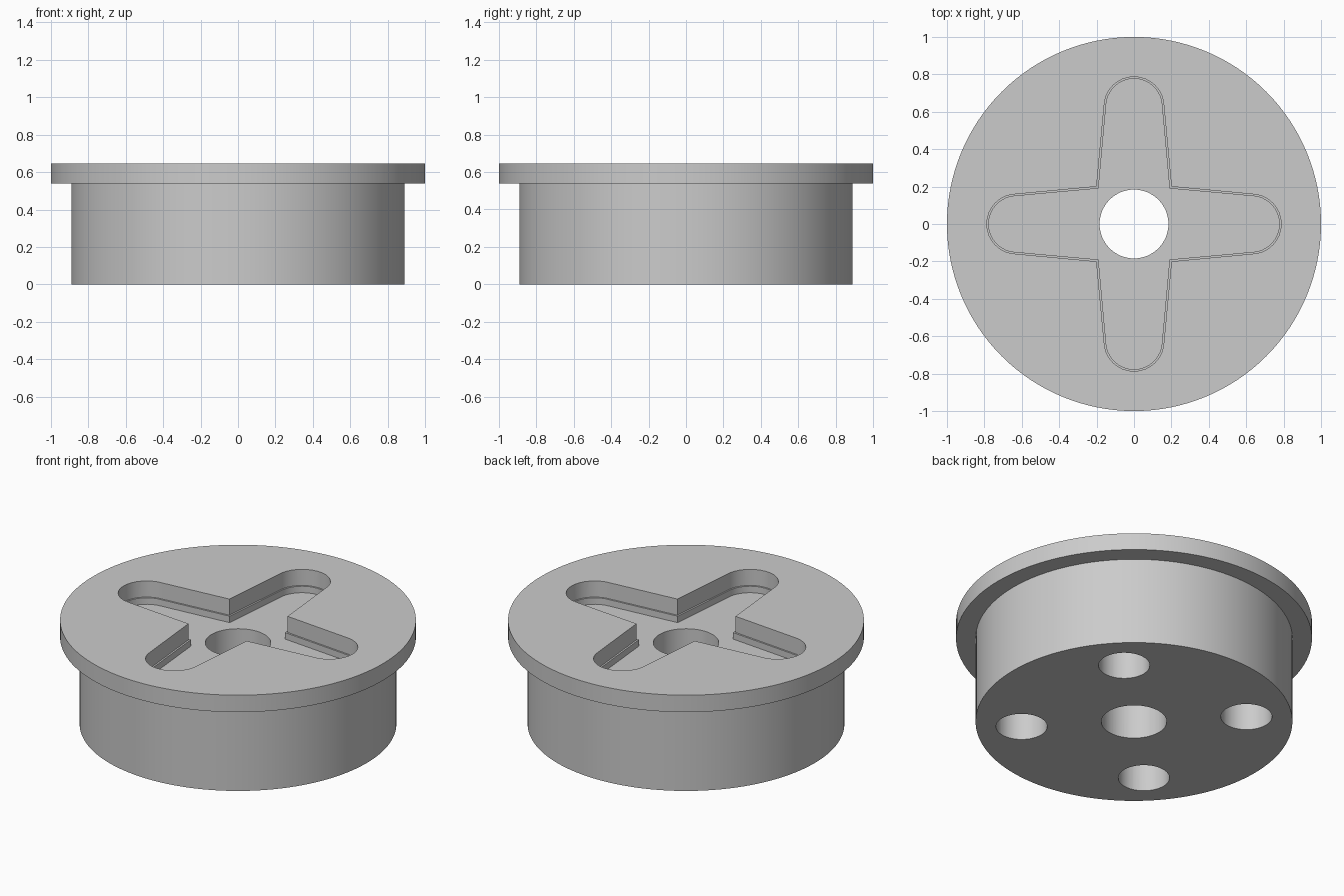
import bpy
import bmesh
import math
from mathutils import Matrix, Vector

cube = bpy.data.objects.get("Cube")
if cube:
    bpy.data.objects.remove(cube, do_unlink=True)

FLANGE_R, BODY_R = 1.0, 0.89
TOP, SHOULDER = 0.645, 0.54
STEP, FLOOR = 0.545, 0.505

grey = bpy.data.materials.new("plain grey")
grey.use_nodes = True
colour = (0.6, 0.6, 0.6, 1)
grey.diffuse_color = colour
grey.node_tree.nodes["Principled BSDF"].inputs["Base Color"].default_value = colour


def finish(name, bm):
    bmesh.ops.recalc_face_normals(bm, faces=bm.faces)
    mesh = bpy.data.meshes.new(name)
    bm.to_mesh(mesh)
    bm.free()
    mesh.materials.append(grey)
    obj = bpy.data.objects.new(name, mesh)
    bpy.context.collection.objects.link(obj)
    return obj


def lathe(name, profile, segments=128):
    bm = bmesh.new()
    verts = [bm.verts.new((r, 0, z)) for r, z in profile]
    edges = [bm.edges.new(pair) for pair in zip(verts, verts[1:])]
    bmesh.ops.spin(bm, geom=verts + edges, cent=(0, 0, 0), axis=(0, 0, 1),
                   angle=math.tau, steps=segments, use_duplicate=False)
    bmesh.ops.remove_doubles(bm, verts=bm.verts, dist=0.0001)
    return finish(name, bm)


def prism(name, outline, low, high):
    bm = bmesh.new()
    face = bm.faces.new([bm.verts.new((x, y, low)) for x, y in outline])
    raised = bmesh.ops.extrude_face_region(bm, geom=[face])["geom"]
    bmesh.ops.translate(bm, vec=(0, 0, high - low),
                        verts=[v for v in raised if isinstance(v, bmesh.types.BMVert)])
    return finish(name, bm)


def circle(radius, cx=0, cy=0, count=64):
    return [(cx + radius * math.cos(math.tau * i / count),
             cy + radius * math.sin(math.tau * i / count)) for i in range(count)]


def cross(inset):
    # One tapered arm with a rounded tip, turned four times
    tip = 0.16 - inset
    arm = [Vector((0.2 - inset, 0.2 - inset))]
    for i in range(17):
        a = math.pi * i / 16
        arm.append(Vector((tip * math.cos(a), 0.627 + tip * math.sin(a))))
    return [Matrix.Rotation(q * math.pi / 2, 2) @ p for q in range(4) for p in arm]


def cut(target, cutter):
    cutter.hide_render = True
    mod = target.modifiers.new("cut", "BOOLEAN")
    mod.operation = "DIFFERENCE"
    mod.solver = "EXACT"
    mod.object = cutter
    bpy.context.view_layer.objects.active = target
    bpy.ops.object.modifier_apply(modifier=mod.name)
    bpy.data.objects.remove(cutter, do_unlink=True)


# Round body with a wider flange on top
hub = lathe("flanged_hub", [(0, 0), (BODY_R, 0), (BODY_R, SHOULDER),
                            (FLANGE_R, SHOULDER), (FLANGE_R, TOP), (0, TOP)])

# Cross recess with a narrow ledge near its floor
cut(hub, prism("recess_upper", cross(0), STEP, 1))
cut(hub, prism("recess_lower", cross(0.01), FLOOR, 1))

# Centre bore, right through
cut(hub, prism("bore", circle(0.184), -1, 1))

# Four blind holes in the underside, between the cross arms
for k in range(4):
    a = math.pi / 4 + k * math.pi / 2
    cut(hub, prism("blind_hole", circle(0.144, 0.634 * math.cos(a), 0.634 * math.sin(a), 48),
                   -1, SHOULDER))

bpy.ops.object.select_all(action="DESELECT")
hub.select_set(True)
bpy.context.view_layer.objects.active = hub
bpy.ops.object.shade_smooth_by_angle(angle=math.radians(30))
